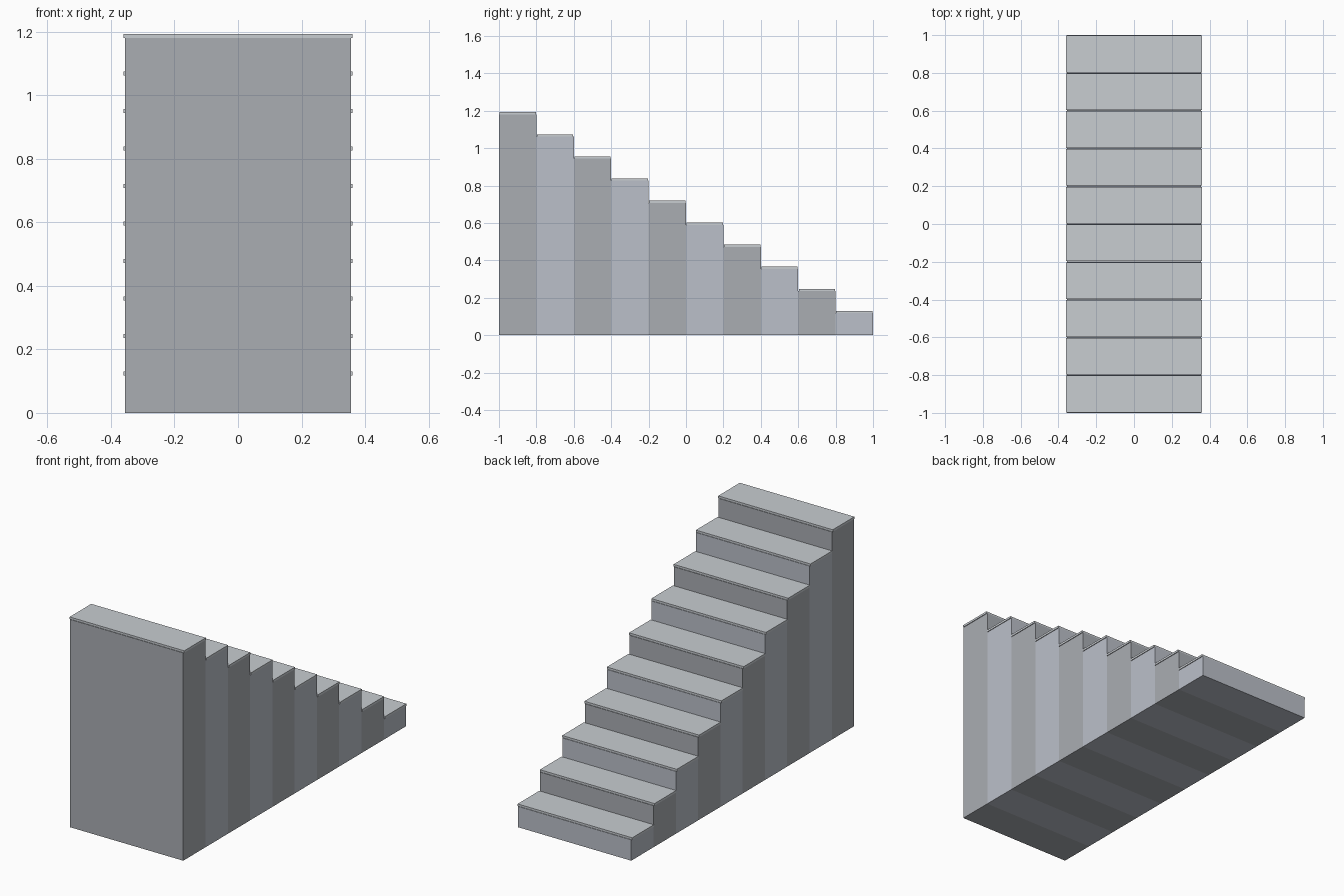
import bpy

if "Cube" in bpy.data.objects:
    bpy.data.objects.remove(bpy.data.objects["Cube"])

STEPS = 10
RUN = 0.2        # depth of one step
RISE = 0.118     # height of one step
BODY_W = 0.712
TREAD_W = 0.72
TREAD_T = 0.012


def material(name, color):
    mat = bpy.data.materials.new(name)
    mat.diffuse_color = (*color, 1)
    mat.use_nodes = True
    mat.node_tree.nodes["Principled BSDF"].inputs["Base Color"].default_value = mat.diffuse_color
    return mat


def box(name, center, size, mat):
    bpy.ops.mesh.primitive_cube_add(size=1, location=center)
    obj = bpy.context.object
    obj.name = name
    obj.scale = size
    bpy.ops.object.transform_apply(location=False, rotation=False, scale=True)
    obj.data.materials.append(mat)
    return obj


dark = material("dark_block", (0.40, 0.42, 0.45))
blue = material("blue_grey_block", (0.50, 0.53, 0.59))
light = material("light_tread", (0.58, 0.61, 0.64))

# Solid blocks, tallest at the front, each capped by a thin overhanging tread
for i in range(STEPS):
    y = -1 + RUN * (i + 0.5)
    top = RISE * (STEPS - i)
    box(f"step_block_{i + 1}", (0, y, top / 2), (BODY_W, RUN, top),
        blue if i % 2 else dark)
    box(f"tread_{i + 1}", (0, y, top + TREAD_T / 2),
        (TREAD_W, RUN - 0.006, TREAD_T), light)
